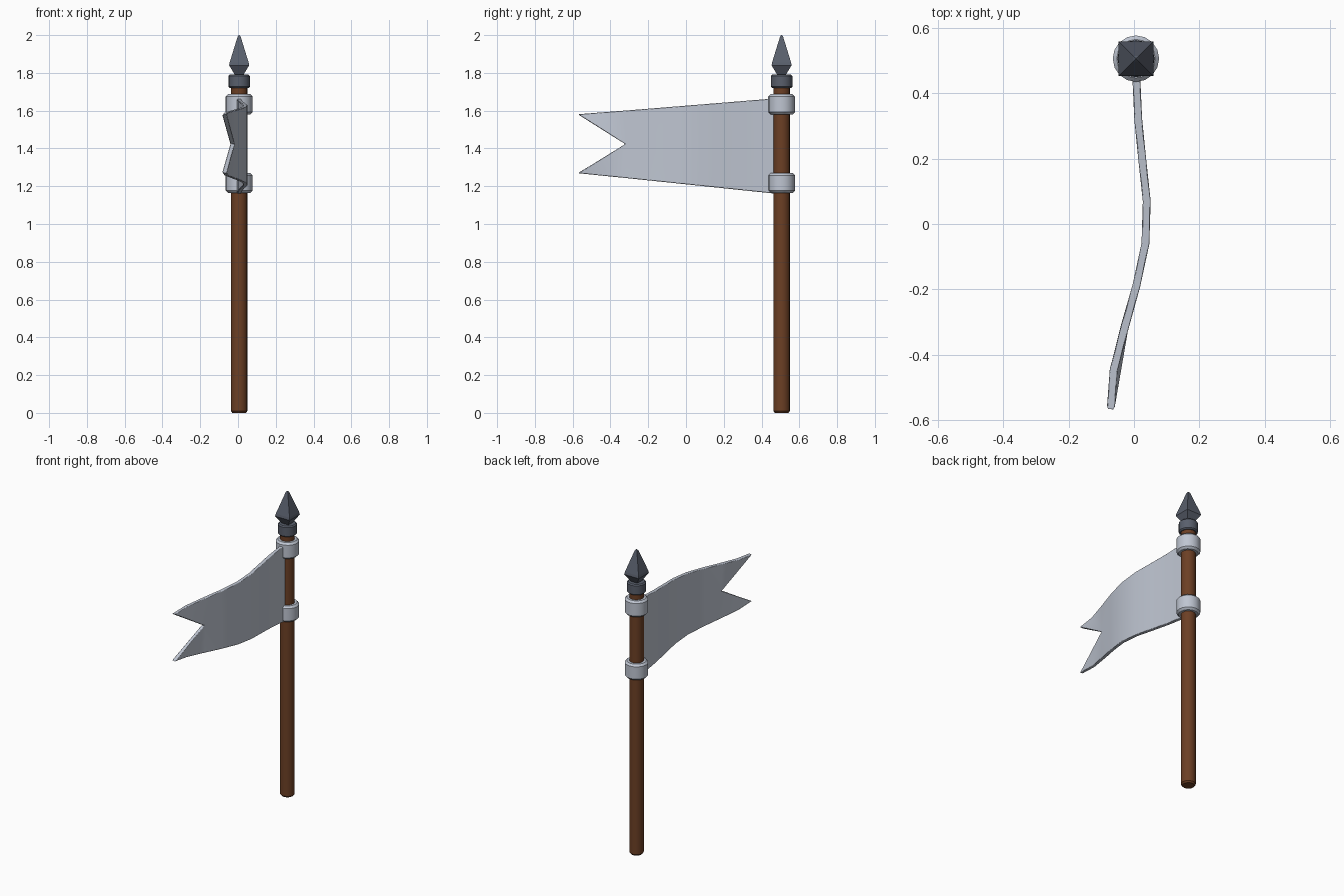
import bpy, bmesh, math

cube = bpy.data.objects.get("Cube")
if cube:
    bpy.data.objects.remove(cube, do_unlink=True)

AXIS = (0.006, 0.506, 0)


def material(name, rgb):
    m = bpy.data.materials.new(name)
    m.use_nodes = True
    m.diffuse_color = (*rgb, 1)
    m.node_tree.nodes["Principled BSDF"].inputs["Base Color"].default_value = (*rgb, 1)
    return m


wood = material("brown wood", (0.15, 0.05, 0.018))
iron = material("dark iron", (0.10, 0.115, 0.15))
pale = material("pale grey", (0.52, 0.56, 0.64))


def finish(name, bm, mat, smooth=True):
    bmesh.ops.recalc_face_normals(bm, faces=bm.faces)
    mesh = bpy.data.meshes.new(name)
    bm.to_mesh(mesh)
    bm.free()
    mesh.materials.append(mat)
    obj = bpy.data.objects.new(name, mesh)
    bpy.context.collection.objects.link(obj)
    if smooth:
        bpy.ops.object.select_all(action="DESELECT")
        obj.select_set(True)
        bpy.context.view_layer.objects.active = obj
        bpy.ops.object.shade_smooth_by_angle(angle=math.radians(35))
    return obj


def lathe(name, profile, sides, mat, loop=False, turn=0.0, smooth=True):
    """Turn (radius, height) points about the pole axis."""
    bm = bmesh.new()
    rings = []
    for r, z in profile:
        angles = [turn + math.tau * i / sides for i in range(sides)]
        rings.append([bm.verts.new((r * math.cos(a), r * math.sin(a), z)) for a in angles])
    pairs = list(zip(rings, rings[1:])) + ([(rings[-1], rings[0])] if loop else [])
    for a, b in pairs:
        for i in range(sides):
            j = (i + 1) % sides
            bm.faces.new((a[i], a[j], b[j], b[i]))
    if not loop:
        bm.faces.new(rings[0])
        bm.faces.new(rings[-1])
    obj = finish(name, bm, mat, smooth)
    obj.location = AXIS
    return obj


def collar(name, low, high, inner, outer, bevel, mat):
    profile = [(inner, low), (outer - bevel, low), (outer, low + bevel),
               (outer, high - bevel), (outer - bevel, high), (inner, high)]
    return lathe(name, profile, 16, mat, loop=True)


# Pole with softened ends
lathe("pole", [(0.036, 0), (0.044, 0.01), (0.044, 1.74), (0.036, 1.75)], 16, wood)

# Clamps that hold the flag, and the iron ferrule
collar("lower_clamp", 1.165, 1.27, 0.04, 0.071, 0.012, pale)
collar("upper_clamp", 1.58, 1.687, 0.04, 0.071, 0.012, pale)
lathe("ferrule", [(0.05, 1.72), (0.057, 1.727), (0.057, 1.784), (0.05, 1.791)], 16, iron)

# Four-sided spear head with flat faces
S = math.sqrt(2)
lathe("spear_head", [(0.02 * S, 1.785), (0.053 * S, 1.84), (0.05 * S, 1.856),
                     (0.008 * S, 1.992), (0.002 * S, 2.0)],
      4, iron, turn=math.pi / 4, smooth=False)

# Waving swallow-tailed flag: (y, x) along its length
wave = [(0.49, 0.006), (0.45, 0.007), (0.32, 0.013), (0.2, 0.025), (0.07, 0.039),
        (-0.06, 0.035), (-0.19, 0.007), (-0.32, -0.029), (-0.45, -0.063), (-0.57, -0.072)]
MID = 1.423
NOTCH = 7
bm = bmesh.new()
upper, middle, lower = [], [], []
for i, (y, x) in enumerate(wave):
    t = (0.45 - y) / 1.02
    upper.append(bm.verts.new((x, y, 1.663 - 0.083 * t)))
    lower.append(bm.verts.new((x, y, 1.163 + 0.107 * t)))
    if i <= NOTCH:
        middle.append(bm.verts.new((x, y, MID)))
for edge in (upper, lower):
    for i in range(len(wave) - 1):
        if i < NOTCH:
            bm.faces.new((edge[i], edge[i + 1], middle[i + 1], middle[i]))
        else:
            bm.faces.new((edge[i], edge[i + 1], middle[NOTCH]))
bmesh.ops.recalc_face_normals(bm, faces=bm.faces)
flag = finish("flag", bm, pale, smooth=False)
for p in flag.data.polygons:
    p.use_smooth = True
thick = flag.modifiers.new("thickness", "SOLIDIFY")
thick.thickness = 0.024
thick.offset = 0
soft = flag.modifiers.new("soft_edges", "BEVEL")
soft.width = 0.004
soft.segments = 1
soft.limit_method = "ANGLE"
soft.angle_limit = math.radians(50)
soft.harden_normals = True
